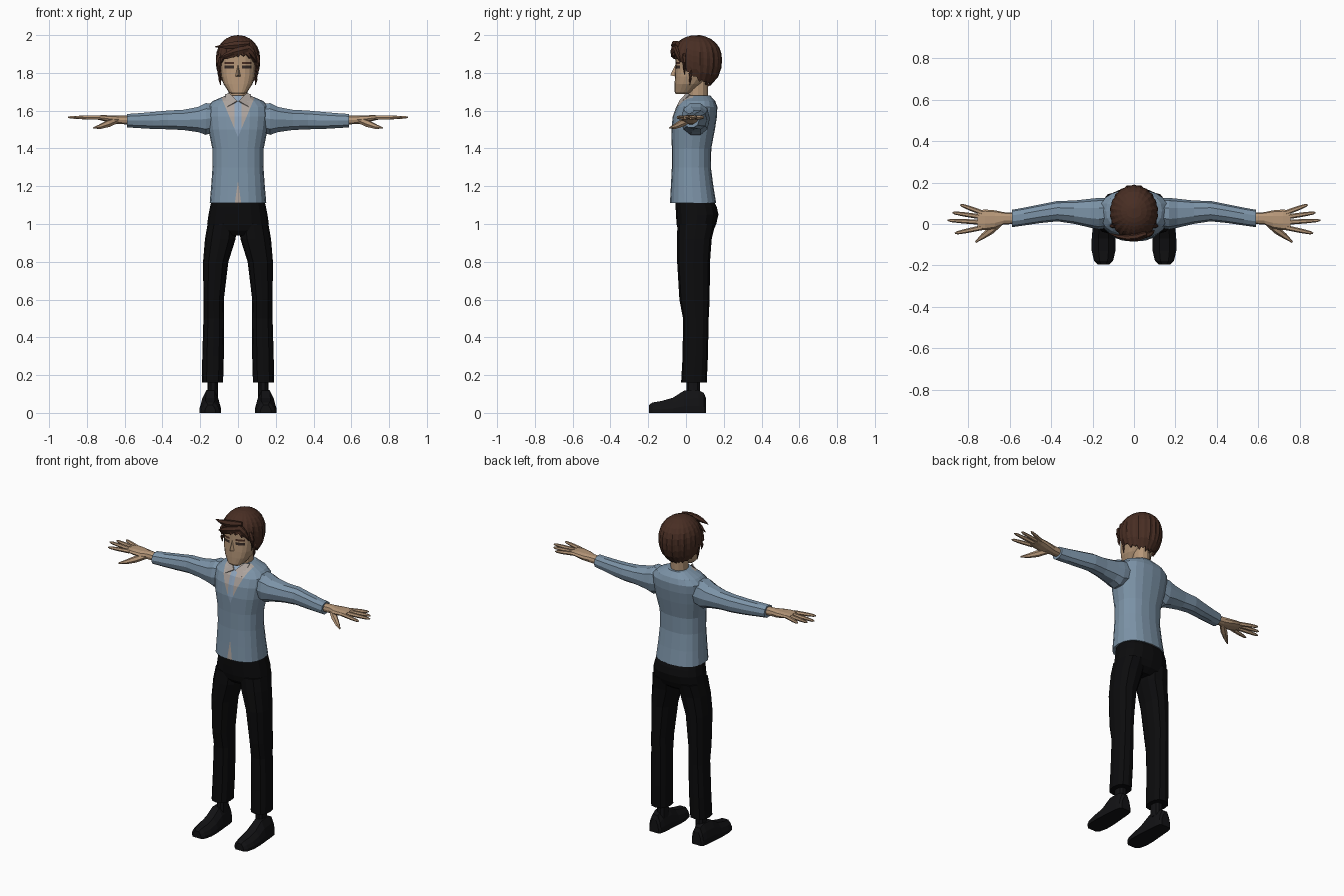
import bpy, bmesh, math
from mathutils import Vector

if "Cube" in bpy.data.objects:
    bpy.data.objects.remove(bpy.data.objects["Cube"])


def material(name, rgb):
    m = bpy.data.materials.new(name)
    m.diffuse_color = (*rgb, 1)
    m.use_nodes = True
    m.node_tree.nodes["Principled BSDF"].inputs["Base Color"].default_value = m.diffuse_color
    return m


JACKET = material("jacket_blue", (0.20, 0.29, 0.385))
SHIRT = material("shirt_grey", (0.42, 0.37, 0.34))
TIE = material("tie_blue", (0.27, 0.37, 0.50))
SKIN = material("skin", (0.47, 0.31, 0.19))
HAIR = material("hair_brown", (0.065, 0.027, 0.017))
TROUSERS = material("trouser_black", (0.0035, 0.0035, 0.004))
SHOES = material("shoe_black", (0.006, 0.006, 0.007))
EYES = material("eye_dark", (0.035, 0.022, 0.018))


def finish(name, bm, mats, mirror=False):
    bmesh.ops.recalc_face_normals(bm, faces=bm.faces[:])
    me = bpy.data.meshes.new(name)
    bm.to_mesh(me)
    bm.free()
    for m in mats:
        me.materials.append(m)
    ob = bpy.data.objects.new(name, me)
    bpy.context.collection.objects.link(ob)
    if mirror:
        ob.modifiers.new("mirror", "MIRROR")
    return ob


def loft(bm, rings):
    """Skin a list of closed point rings and cap both ends."""
    rows = [[bm.verts.new(p) for p in r] for r in rings]
    n = len(rows[0])
    for a, b in zip(rows, rows[1:]):
        for i in range(n):
            j = (i + 1) % n
            bm.faces.new((a[i], a[j], b[j], b[i]))
    bm.faces.new(rows[0])
    bm.faces.new(rows[-1])


def tube(bm, secs, axis="z", n=16, p=2.4):
    """Sections are (position on axis, centre a, centre b, radius a, radius b)."""
    rings = []
    for t, a, b, ra, rb in secs:
        ring = []
        for i in range(n):
            w = 2 * math.pi * i / n
            c, s = math.cos(w), math.sin(w)
            u = a + ra * math.copysign(abs(c) ** (2 / p), c)
            v = b + rb * math.copysign(abs(s) ** (2 / p), s)
            ring.append((u, v, t) if axis == "z" else (t, u, v))
        rings.append(ring)
    loft(bm, rings)


def body(bm, secs, **kw):
    """Centred sections given as (z, half width, front y, back y)."""
    tube(bm, [(z, 0, (f + b) / 2, w, (b - f) / 2) for z, w, f, b in secs], **kw)


def sweep(bm, pts, radii, n=6, flat=1.0):
    """Tapered tube through points."""
    pts = [Vector(p) for p in pts]
    rings = []
    for i, p in enumerate(pts):
        d = (pts[min(i + 1, len(pts) - 1)] - pts[max(i - 1, 0)]).normalized()
        side = d.cross(Vector((0, 0, 1))).normalized()
        up = side.cross(d)
        ws = [2 * math.pi * k / n for k in range(n)]
        rings.append([p + radii[i] * (side * math.cos(w) * flat + up * math.sin(w)) for w in ws])
    loft(bm, rings)


def cut(bm, co, no, ymax):
    """Score an edge line across the front faces only."""
    faces = [f for f in bm.faces if f.calc_center_median().y < ymax]
    edges = {e for f in faces for e in f.edges}
    verts = {v for f in faces for v in f.verts}
    bmesh.ops.bisect_plane(bm, geom=faces + list(edges) + list(verts), dist=1e-5,
                           plane_co=co, plane_no=no)


# Jacket body with shirt opening, tie and hem notch
bm = bmesh.new()
body(bm, [(1.11, .150, -.085, .160), (1.20, .142, -.080, .145), (1.30, .135, -.075, .132),
          (1.40, .136, -.075, .134), (1.50, .157, -.078, .153), (1.57, .166, -.070, .164),
          (1.62, .165, -.052, .166), (1.65, .135, -.028, .155), (1.68, .066, 0, .128)], n=20)
for s in (-1, 1):
    cut(bm, (0, 0, 1.46), (1, 0, s * .42), .035)
    cut(bm, (0, 0, 1.23), (1, 0, s * .14), .035)
    cut(bm, (s * .018, 0, 0), (1, 0, 0), .035)
for f in bm.faces:
    c = f.calc_center_median()
    x = abs(c.x)
    if c.y < .035 and x < .42 * (c.z - 1.46):
        f.material_index = 2 if x < .018 else 1
    elif c.y < .035 and x < .14 * (1.23 - c.z):
        f.material_index = 1
finish("jacket", bm, [JACKET, SHIRT, TIE])

# Shirt collar flaps
bm = bmesh.new()
bm.faces.new([bm.verts.new(p) for p in ((.005, -.036, 1.652), (.045, 0, 1.692),
                                        (.068, .02, 1.688), (.056, -.05, 1.622))])
collar = finish("shirt_collar", bm, [SHIRT], True)
collar.modifiers.new("thickness", "SOLIDIFY").thickness = .006

# Sleeves
bm = bmesh.new()
tube(bm, [(.10, .055, 1.565, .070, .070), (.17, .050, 1.556, .076, .088),
          (.21, .052, 1.553, .070, .070), (.29, .057, 1.551, .056, .056),
          (.37, .062, 1.551, .049, .052), (.45, .050, 1.548, .045, .047),
          (.53, .036, 1.547, .043, .041), (.588, .027, 1.547, .042, .037)], "x", 10, 2.2)
finish("sleeve", bm, [JACKET], True)

# Hands
bm = bmesh.new()
tube(bm, [(.57, .027, 1.550, .026, .024), (.63, .027, 1.552, .030, .024),
          (.67, .022, 1.555, .044, .021), (.72, .020, 1.562, .050, .015),
          (.755, .020, 1.564, .045, .010)], "x", 10)
for y0, x1, y1 in ((-.018, .865, -.045), (.008, .900, .018), (.034, .877, .055), (.055, .838, .093)):
    a, b = Vector((.735, y0, 1.563)), Vector((x1, y1, 1.565))
    sweep(bm, [a, a.lerp(b, .55), a.lerp(b, .9), b], [.012, .011, .008, .003])
sweep(bm, [(.645, .01, 1.548), (.69, -.03, 1.53), (.73, -.06, 1.515), (.765, -.088, 1.508)],
      [.017, .019, .013, .004])
finish("hand", bm, [SKIN], True)

# Trousers
bm = bmesh.new()
body(bm, [(.94, .12, -.02, .11), (.965, .155, -.042, .145), (1.0, .163, -.050, .160),
          (1.05, .156, -.053, .172), (1.09, .148, -.055, .163), (1.115, .142, -.055, .150)])
finish("trouser_hips", bm, [TROUSERS])
bm = bmesh.new()
tube(bm, [(.16, .135, .042, .056, .068), (.30, .132, .049, .057, .067), (.50, .128, .052, .055, .068),
          (.60, .129, .045, .054, .080), (.80, .118, .040, .067, .087),
          (.92, .094, .044, .081, .092), (1.0, .083, .055, .078, .100)], n=12)
finish("trouser_leg", bm, [TROUSERS], True)

# Socks and shoes
bm = bmesh.new()
tube(bm, [(.08, .133, .038, .028, .038), (.20, .133, .038, .027, .037)], n=10)
finish("sock", bm, [SHOES], True)
bm = bmesh.new()
rings = []
for y, w, h in ((-.195, .028, .042), (-.178, .046, .055), (-.13, .057, .063), (-.07, .057, .080),
                (-.01, .052, .118), (.065, .046, .120), (.095, .040, .105), (.105, .030, .080)):
    shape = ((-1, 0), (-1, .3), (-.82, .65), (-.42, 1), (.42, 1), (.82, .65), (1, .3), (1, 0))
    rings.append([(.147 + u * w, y, v * h) for u, v in shape])
loft(bm, rings)
finish("shoe", bm, [SHOES], True)

# Neck and head, with eyes and brows scored into the face
bm = bmesh.new()
tube(bm, [(1.62, 0, .062, .056, .058), (1.67, 0, .062, .050, .053), (1.78, 0, .065, .050, .052)], n=12, p=2)
finish("neck", bm, [SKIN])
bm = bmesh.new()
body(bm, [(1.688, .036, -.054, .010), (1.70, .050, -.060, .035), (1.74, .076, -.060, .080),
          (1.78, .089, -.059, .120), (1.84, .096, -.056, .150), (1.90, .098, -.056, .160),
          (1.95, .080, -.035, .150), (1.975, .045, 0, .110)], n=20, p=2.6)
for z in (1.822, 1.838, 1.846, 1.858):
    cut(bm, (0, 0, z), (0, 0, 1), .03)
for x in (-.072, -.02, .02, .072):
    cut(bm, (x, 0, 0), (1, 0, 0), .03)
for f in bm.faces:
    c = f.calc_center_median()
    if c.y < .03 and .02 < abs(c.x) < .072:
        if 1.822 < c.z < 1.838:
            f.material_index = 1
        elif 1.846 < c.z < 1.858:
            f.material_index = 2
finish("head", bm, [SKIN, EYES, HAIR])

# Nose
bm = bmesh.new()
l, r, tip, top = [bm.verts.new(p) for p in ((-.016, -.054, 1.780), (.016, -.054, 1.780),
                                            (0, -.083, 1.788), (0, -.054, 1.848))]
for f in ((l, tip, top), (tip, r, top), (l, r, tip), (l, top, r)):
    bm.faces.new(f)
finish("nose", bm, [SKIN])

# Hair cap: ridged dome whose lower edge drops from forehead to nape
bm = bmesh.new()
N, ROWS = 44, 9
crown = bm.verts.new((0, .075, 2.0))
cols = []
for i in range(N):
    w = 2 * math.pi * i / N
    turn = math.degrees(min(w, 2 * math.pi - w))
    stops = ((0, 1.895), (35, 1.885), (55, 1.85), (75, 1.79), (95, 1.765), (125, 1.745), (180, 1.735))
    for (a0, z0), (a1, z1) in zip(stops, stops[1:]):
        if a0 <= turn <= a1 + 1e-6:
            low = z0 + (z1 - z0) * (turn - a0) / (a1 - a0)
    low += (-.010, .006, -.002, .010)[i % 4]
    col = []
    for k in range(1, ROWS + 1):
        t = k / ROWS
        z = 2.0 - (2.0 - low) * t ** 1.7
        d = (z - 1.87) / (.13 if z > 1.87 else .16)
        ridge = 1 + (.022, -.022, .012, -.018)[i % 4] * min(1, 2 * t)
        rad = max(0, 1 - abs(d) ** 2.3) ** .5 * ridge
        col.append(bm.verts.new((.116 * rad * math.sin(w), .056 - .133 * rad * math.cos(w), z)))
    cols.append(col)
for i in range(N):
    a, b = cols[i], cols[(i + 1) % N]
    bm.faces.new((crown, a[0], b[0]))
    for k in range(ROWS - 1):
        bm.faces.new((a[k], a[k + 1], b[k + 1], b[k]))
cap = finish("hair_cap", bm, [HAIR])
cap.modifiers.new("thickness", "SOLIDIFY").thickness = .010

# Fringe and side locks, each swept root - bend - tip
bm = bmesh.new()
for p, q, r, size in (
        ((.06, -.045, 1.955), (-.03, -.085, 1.945), (-.122, -.045, 1.938), .022),
        ((.06, -.055, 1.930), (-.02, -.085, 1.915), (-.100, -.050, 1.880), .022),
        ((.03, -.060, 1.920), (-.03, -.080, 1.895), (-.085, -.052, 1.872), .017),
        ((.04, -.055, 1.940), (.08, -.055, 1.920), (.098, -.030, 1.855), .020),
        ((.09, -.010, 1.900), (.112, -.010, 1.860), (.102, -.008, 1.790), .016),
        ((-.09, -.010, 1.900), (-.112, -.010, 1.860), (-.102, -.008, 1.790), .016),
        ((.08, .030, 1.850), (.108, .025, 1.800), (.092, .020, 1.735), .014),
        ((-.08, .030, 1.850), (-.108, .025, 1.800), (-.092, .020, 1.735), .014)):
    p, q, r = Vector(p), Vector(q), Vector(r)
    path = [p.lerp(q, t).lerp(q.lerp(r, t), t) for t in (0, .25, .5, .75, 1)]
    sweep(bm, path, [size * s for s in (.7, 1, .95, .6, .1)], 6, .7)
finish("hair_locks", bm, [HAIR])
